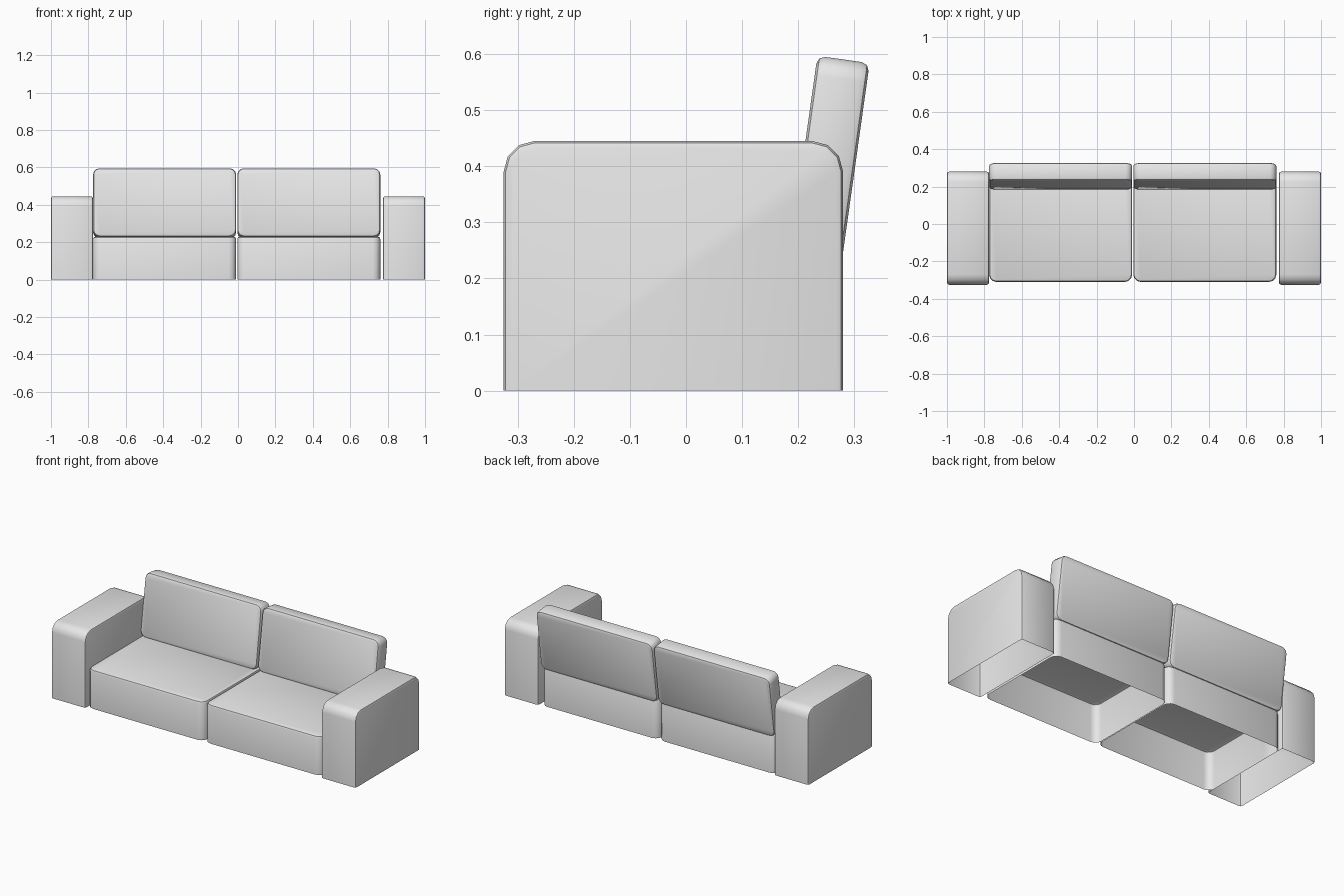
import bpy, bmesh, math
from mathutils import Matrix, Vector

old = bpy.data.objects.get("Cube")
if old:
    bpy.data.objects.remove(old, do_unlink=True)

GREY = (0.8, 0.8, 0.8, 1.0)
fabric = bpy.data.materials.new("light grey fabric")
fabric.use_nodes = True
fabric.diffuse_color = GREY
fabric.node_tree.nodes["Principled BSDF"].inputs["Base Color"].default_value = GREY


def padded_block(name, size, location, axis, corner, rim, open_bottom=False, tilt=0.0):
    """Box with large rounded corners along one axis and a soft rim on its end faces."""
    bm = bmesh.new()
    bmesh.ops.create_cube(bm, size=1.0)
    bmesh.ops.scale(bm, vec=size, verts=bm.verts)
    if open_bottom:
        base = [f for f in bm.faces if f.normal.z < -0.9]
        bmesh.ops.delete(bm, geom=base, context='FACES_ONLY')

    # Large rounded corners
    def runs_along(e):
        d = (e.verts[0].co - e.verts[1].co).normalized()
        return abs(d[axis]) > 0.99

    edges = [e for e in bm.edges if runs_along(e) and not e.is_boundary]
    bmesh.ops.bevel(bm, geom=edges, offset=corner, segments=3, profile=0.5,
                    affect='EDGES', clamp_overlap=True)

    # Soft rim around the end faces
    bm.normal_update()
    ends = [f for f in bm.faces if abs(f.normal[axis]) > 0.99]
    edges = list({e for f in ends for e in f.edges if not e.is_boundary})
    bmesh.ops.bevel(bm, geom=edges, offset=rim, segments=2, profile=0.5,
                    affect='EDGES', clamp_overlap=True)

    bmesh.ops.transform(bm, verts=bm.verts,
                        matrix=Matrix.Translation(Vector(location)) @ Matrix.Rotation(tilt, 4, 'X'))
    mesh = bpy.data.meshes.new(name)
    bm.to_mesh(mesh)
    bm.free()
    mesh.materials.append(fabric)
    obj = bpy.data.objects.new(name, mesh)
    bpy.context.scene.collection.objects.link(obj)
    bpy.ops.object.select_all(action='DESELECT')
    obj.select_set(True)
    bpy.context.view_layer.objects.active = obj
    bpy.ops.object.shade_smooth_by_angle(angle=math.radians(35))
    return obj


X, Y, Z = range(3)
LEAN = math.radians(-8)

for side, sign in (("left", 1), ("right", -1)):
    # Armrest, hollow underneath
    padded_block(side + "_armrest", (0.225, 0.605, 0.445), (sign * 0.8875, -0.0225, 0.2225),
                 X, 0.055, 0.012, open_bottom=True)
    cushion_x = sign * 0.3855 - 0.007
    # Seat block, hollow underneath
    padded_block(side + "_seat", (0.765, 0.58, 0.23), (cushion_x, -0.02, 0.115),
                 Z, 0.04, 0.014, open_bottom=True)
    # Leaning back cushion
    padded_block(side + "_back_cushion", (0.765, 0.094, 0.37), (cushion_x, 0.255, 0.407),
                 Y, 0.035, 0.014, tilt=LEAN)
